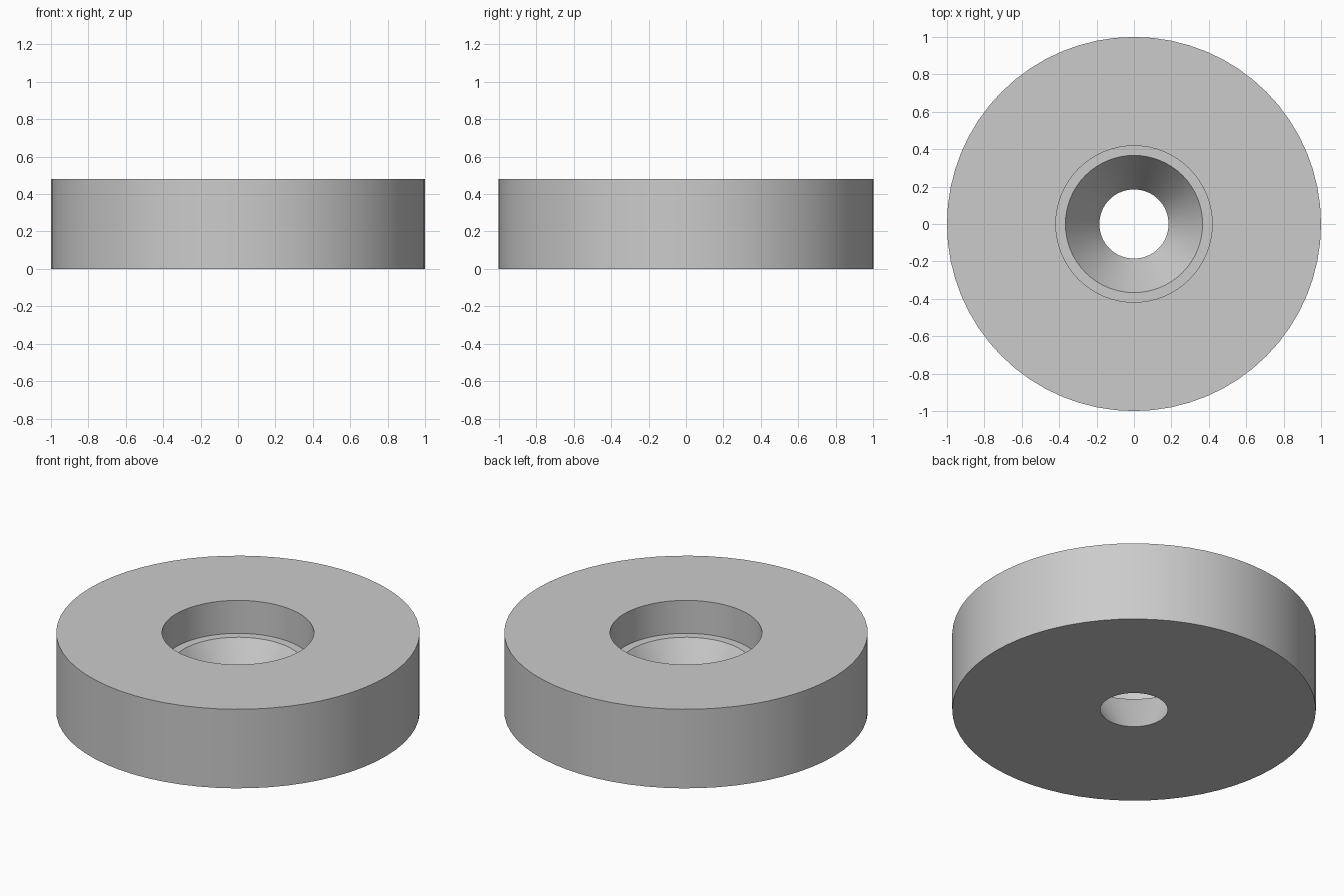
import bpy
import bmesh
from math import radians, tau, cos, sin

cube = bpy.data.objects.get("Cube")
if cube:
    bpy.data.objects.remove(cube, do_unlink=True)

SEGMENTS = 64

# Single grey material
grey = bpy.data.materials.new("light grey")
grey.use_nodes = True
color = (0.6, 0.6, 0.6, 1.0)
grey.diffuse_color = color
grey.node_tree.nodes["Principled BSDF"].inputs["Base Color"].default_value = color


def lathe(name, profile, material):
    """Revolve a closed (radius, height) profile around z."""
    bm = bmesh.new()
    rings = [[bm.verts.new((r * cos(tau * i / SEGMENTS), r * sin(tau * i / SEGMENTS), z))
              for i in range(SEGMENTS)] for r, z in profile]
    for a, b in zip(rings, rings[1:] + rings[:1]):
        for i in range(SEGMENTS):
            j = (i + 1) % SEGMENTS
            bm.faces.new((a[i], a[j], b[j], b[i]))
    bmesh.ops.recalc_face_normals(bm, faces=bm.faces)
    mesh = bpy.data.meshes.new(name)
    bm.to_mesh(mesh)
    bm.free()
    mesh.materials.append(material)
    obj = bpy.data.objects.new(name, mesh)
    bpy.context.collection.objects.link(obj)
    bpy.ops.object.select_all(action='DESELECT')
    obj.select_set(True)
    bpy.context.view_layer.objects.active = obj
    bpy.ops.object.shade_smooth_by_angle(angle=radians(30))
    return obj


# Thick disc with a counterbore, a narrow ledge and a conical through hole
lathe("countersunk_disc", [
    (1.0, 0.0),      # outer bottom edge
    (1.0, 0.48),     # outer top edge
    (0.418, 0.48),   # counterbore rim
    (0.418, 0.28),   # counterbore floor
    (0.367, 0.28),   # top of the cone
    (0.185, 0.0),    # hole in the underside
], grey)
